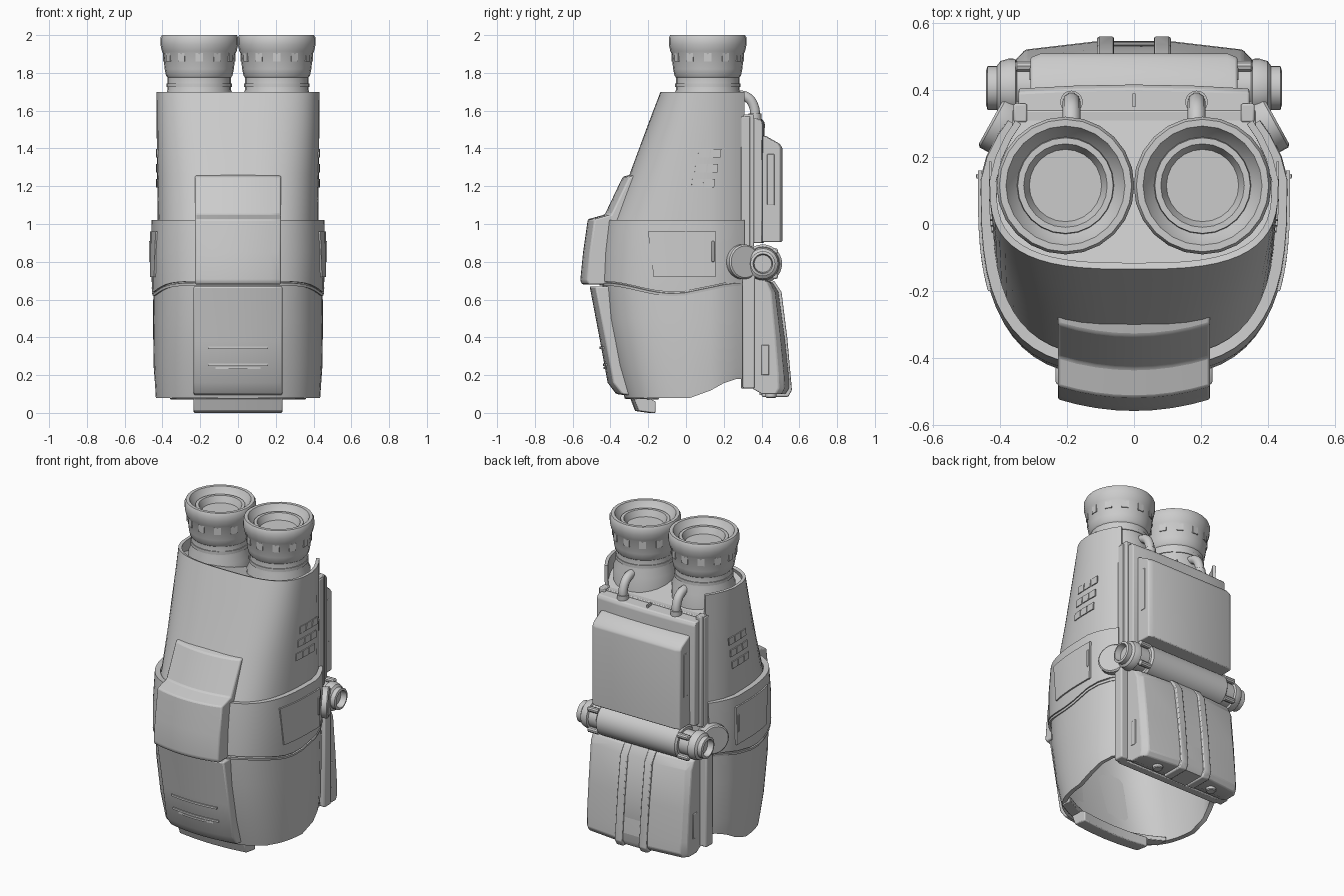
import bpy, bmesh, math
from mathutils import Vector, Matrix

if "Cube" in bpy.data.objects:
    bpy.data.objects.remove(bpy.data.objects["Cube"])

YC, N = 0.13, 3.0


def make(name, verts, faces, angle=35, bevel=0, fix=True):
    bm = bmesh.new()
    vs = [bm.verts.new(v) for v in verts]
    for f in faces:
        bm.faces.new([vs[i] for i in f])
    if fix:
        bmesh.ops.recalc_face_normals(bm, faces=bm.faces)
    me = bpy.data.meshes.new(name)
    bm.to_mesh(me)
    bm.free()
    ob = bpy.data.objects.new(name, me)
    bpy.context.collection.objects.link(ob)
    bpy.ops.object.select_all(action='DESELECT')
    ob.select_set(True)
    bpy.context.view_layer.objects.active = ob
    bpy.ops.object.shade_smooth_by_angle(angle=math.radians(angle))
    if bevel:
        m = ob.modifiers.new("bevel", 'BEVEL')
        m.width, m.segments, m.limit_method = bevel, 2, 'ANGLE'
    return ob


def xloft(name, prof, stations, bevel=0.006):
    """Closed (y, z) profile swept along x; stations are (x, y shift)."""
    n = len(prof)
    v = [(x, y + d, z) for x, d in stations for y, z in prof]
    f = [(i*n + j, i*n + (j+1) % n, (i+1)*n + (j+1) % n, (i+1)*n + j)
         for i in range(len(stations)-1) for j in range(n)]
    f += [tuple(range(n)), tuple(range((len(stations)-1)*n, len(stations)*n))]
    return make(name, v, f, bevel=bevel)


def box(name, x0, x1, y0, y1, z0, z1, bevel=0.005):
    return xloft(name, [(y0, z0), (y1, z0), (y1, z1), (y0, z1)], [(x0, 0), (x1, 0)], bevel)


def bow(w, depth, k=8):
    return [(w*(2*i/k-1), depth*(2*i/k-1)**2) for i in range(k+1)]


def revolve(name, prof, centre, axis, seg=24):
    """Surface of revolution from (radius, height) points."""
    q = Vector((0, 0, 1)).rotation_difference(Vector(axis))
    c = Vector(centre)
    v = [c + q @ Vector((r*math.cos(2*math.pi*k/seg), r*math.sin(2*math.pi*k/seg), h))
         for r, h in prof for k in range(seg)]
    f = [(i*seg+k, i*seg+(k+1) % seg, (i+1)*seg+(k+1) % seg, (i+1)*seg+k)
         for i in range(len(prof)-1) for k in range(seg)]
    f += [tuple(range(seg)), tuple(range((len(prof)-1)*seg, len(prof)*seg))]
    return make(name, v, f)


def outline(w, f, back=0.31):
    half = [(0.82*w, back), (0.89*w, 0.265), (0.96*w, 0.2)]
    for i in range(15):
        a = math.radians(90 - 6.43*i) if i < 14 else 0
        half.append((w*max(math.sin(a), 0)**(2/N), YC-(YC-f)*max(math.cos(a), 0)**(2/N)))
    return [(-x, y) for x, y in half] + [p for p in half[-2::-1]]


def shell(name, rows, t=0.028):
    """U-shaped wall open at the back; rows are (half width, front y, z or z(y))."""
    v = []
    for w, f, z in rows:
        v += [(x, y, z(y) if callable(z) else z) for x, y in outline(w, f)]
    n = len(outline(1, -1))
    fs = [(i*n+j, i*n+j+1, (i+1)*n+j+1, (i+1)*n+j)
          for i in range(len(rows)-1) for j in range(n-1)]
    ob = make(name, v, fs, fix=False)
    m = ob.modifiers.new("wall", 'SOLIDIFY')
    m.thickness, m.offset = t, -1
    ob.modifiers.new("crisp_rim", 'EDGE_SPLIT').split_angle = math.radians(40)


def side_patch(name, s, w, f, corners, t=0.012, k=6):
    """Thin panel wrapped on the shell side; corners y0 y1 at bottom, then top, z0 z1."""
    a0, a1, b0, b1, z0, z1 = corners
    v = []
    for p0, p1, z in ((a0, a1, z0), (b0, b1, z1)):
        for i in range(k+1):
            y = p0+(p1-p0)*i/k
            u = max(0, (YC-y)/(YC-f))
            v.append((s*w*(1-u**N)**(1/N), y, z))
    ob = make(name, v, [(i, i+1, k+2+i, k+1+i) for i in range(k)])
    m = ob.modifiers.new("thick", 'SOLIDIFY')
    m.thickness, m.offset = t, 0
    ob.modifiers.new("crisp_rim", 'EDGE_SPLIT').split_angle = math.radians(40)


def wave(y):
    return 0.668 + 0.028*math.cos(2*math.pi*(y+0.44)/0.74)


def hem(y):
    t = min(max((y-0.02)/0.26, 0), 1)
    return 0.08 + 0.1*t*t*(3-2*t)


# body shells, with a raised lip along the wavy seam
shell("upper_shell", [(0.425, -0.41, 0.98), (0.428, -0.3, 1.26), (0.431, -0.2, 1.53), (0.432, -0.135, 1.7)], 0.02)
shell("middle_band", [(0.456, -0.458, wave), (0.461, -0.45, 0.85), (0.458, -0.43, 1.02)], 0.033)
shell("lower_shell", [(0.437, -0.325, hem), (0.447, -0.375, 0.25), (0.45, -0.425, 0.5), (0.447, -0.447, 0.73)])
shell("seam_lip", [(0.455, -0.457, lambda y: wave(y)-0.022), (0.457, -0.459, lambda y: wave(y)-0.008)], 0.02)

# sloping top cap
cap = [(x, y, 1.65-0.25*y) for x, y in outline(0.42, -0.12)]
make("top_cap", cap, [tuple(range(len(cap)))])

# front panels
xloft("front_upper_block", [(-0.335, 1.25), (-0.43, 1.05), (-0.52, 1.025), (-0.545, 0.85), (-0.56, 0.7), (-0.55, 0.68),
                            (-0.45, 0.68), (-0.40, 1.0), (-0.28, 1.265)], bow(0.228, 0.035), 0.008)
xloft("front_lower_panel", [(-0.51, 0.67), (-0.455, 0.38), (-0.415, 0.16), (-0.37, 0.1), (-0.3, 0.09),
                            (-0.34, 0.2), (-0.43, 0.67)], bow(0.235, 0.03), 0.008)
for z, w in ((0.345, 0.16), (0.255, 0.16), (0.238, 0.12)):
    y = -0.42 - (z-0.16)*0.182
    xloft("front_panel_slot", [(y-0.003, z-0.006), (y-0.003, z+0.006), (y+0.03, z+0.006), (y+0.03, z-0.006)],
          bow(w, 0.014, 4), 0)

# underside lip and tab
xloft("bottom_lip", [(-0.325, 0.075), (-0.25, 0.072), (-0.25, 0.1), (-0.325, 0.1)], bow(0.36, 0.11), 0.004)
xloft("bottom_tab", [(-0.27, 0.01), (-0.2, 0), (-0.18, 0), (-0.18, 0.06), (-0.24, 0.09), (-0.3, 0.09)],
      bow(0.235, 0.02, 4))

# eyepieces
barrel = [(0.185, 1.5), (0.185, 1.67), (0.168, 1.71), (0.168, 1.775), (0.176, 1.785), (0.183, 1.82), (0.193, 1.905),
          (0.198, 1.915), (0.206, 1.95), (0.206, 1.985), (0.198, 2.0), (0.178, 2.0), (0.165, 1.975), (0.145, 1.95),
          (0.143, 1.965), (0.125, 1.965), (0.108, 1.925), (0.001, 1.925)]
for s in (-1, 1):
    cx, cy = s*0.205, 0.115
    revolve("eyepiece", barrel, (cx, cy, 0), (0, 0, 1))
    revolve("barrel_ring", [(0.16, 1.725), (0.173, 1.725), (0.173, 1.745), (0.16, 1.745)], (cx, cy, 0), (0, 0, 1))
    for k in range(12):
        g = box("grip_rib", 0.17, 0.192, -0.02, 0.02, 1.86, 1.905, 0)
        g.matrix_world = Matrix.Translation((cx, cy, 0)) @ Matrix.Rotation(k*math.pi/6, 4, 'Z')
    # hooked cable behind each barrel
    cu = bpy.data.curves.new("cable", 'CURVE')
    cu.dimensions, cu.bevel_depth, cu.bevel_resolution, cu.use_fill_caps = '3D', 0.027, 3, True
    sp = cu.splines.new('BEZIER')
    pts = [(0.26, 1.685), (0.325, 1.67), (0.36, 1.62), (0.363, 1.53)]
    sp.bezier_points.add(3)
    for bp, (y, z) in zip(sp.bezier_points, pts):
        bp.co = (s*0.187, y, z)
        bp.handle_left_type = bp.handle_right_type = 'AUTO'
    bpy.context.collection.objects.link(bpy.data.objects.new("cable", cu))
    revolve("cable_socket", [(0.034, 1.53), (0.034, 1.585), (0.026, 1.585)], (s*0.187, 0.365, 0), (0, 0, 1), 16)

# upper back plate and box
box("back_wall", -0.365, 0.365, 0.29, 0.34, 0.13, 1.57)
xloft("back_plate", [(0.31, 0.9), (0.415, 0.9), (0.417, 1.535), (0.405, 1.555), (0.31, 1.565)], bow(0.345, -0.012, 4))
xloft("back_box", [(0.39, 0.905), (0.51, 0.905), (0.51, 1.405), (0.495, 1.425), (0.425, 1.465), (0.39, 1.47)],
      [(-0.31, -0.012), (-0.28, 0), (0.28, 0), (0.31, -0.012)])
box("top_latch", -0.005, 0.005, 0.35, 0.39, 1.55, 1.575, 0)

# horizontal cylinder across the back
C = (0, 0.407, 0.79)
revolve("cross_cylinder", [(0.09, -0.285), (0.102, -0.275), (0.102, 0.275), (0.09, 0.285)], C, (1, 0, 0), 28)
for s in (-1, 1):
    revolve("cylinder_knob", [(0.075, 0.27), (0.075, 0.35), (0.087, 0.355), (0.088, 0.375), (0.08, 0.4), (0.066, 0.41),
                              (0.066, 0.438), (0.052, 0.442), (0.046, 0.405), (0.001, 0.405)], C, (s, 0, 0))
    for dy, dz in ((0.065, 0.065), (0.065, -0.065)):
        revolve("knob_bolt", [(0.017, 0.28), (0.017, 0.35), (0.01, 0.355)],
                (0, C[1]+dy, C[2]+dz), (s, 0, 0), 10)
    # hinge bracket and flange down the shell edge
    revolve("hinge_disc", [(0.085, -0.05), (0.092, -0.04), (0.092, 0.02), (0.084, 0.027)],
            (s*0.4, 0.3, 0.8), (s*0.87, 0.48, 0), 24)
    box("edge_flange", s*0.335, s*0.4, 0.3, 0.365, 0.13, 0.86, 0.008)
    box("upper_flange", s*0.32, s*0.36, 0.305, 0.36, 0.88, 1.58)
    box("box_side_slot", s*0.3, s*0.313, 0.43, 0.468, 1.1, 1.37, 0.003)

    # side hatch with handle
    side_patch("side_hatch", s, 0.461, -0.45, (-0.17, 0.155, -0.2, 0.16, 0.72, 0.96))
    box("hatch_handle", s*0.45, s*0.472, 0.136, 0.15, 0.8, 0.91, 0.003)
    # vent slots
    for r, z in enumerate((1.215, 1.295, 1.375)):
        for c in range(3):
            y = -0.025 + 0.017*r + c*0.06
            side_patch("vent_slot", s, 0.43, -0.29, (y, y+0.054, y+0.004, y+0.058, z-0.022, z+0.022), 0.007, 2)

# lower back pack
pack = [(0.35, 0.13), (0.42, 0.1), (0.53, 0.1), (0.55, 0.13), (0.547, 0.2), (0.525, 0.4), (0.492, 0.64), (0.46, 0.69),
        (0.35, 0.74)]
v, st = [], [(-0.355, 0.7), (-0.325, 0.86), (-0.12, 0.98), (0.12, 0.98), (0.325, 0.86), (0.355, 0.7)]
n = len(pack)
for x, k in st:
    v += [(x, 0.35+(y-0.35)*k, z) for y, z in pack]
f = [(i*n+j, i*n+(j+1) % n, (i+1)*n+(j+1) % n, (i+1)*n+j) for i in range(len(st)-1) for j in range(n)]
f += [tuple(range(n)), tuple(range(5*n, 6*n))]
make("lower_back_pack", v, f, 25, 0.006)
strip = [(0.4, 0.085), (0.54, 0.085), (0.56, 0.12), (0.535, 0.4), (0.505, 0.64), (0.465, 0.7), (0.4, 0.7)]
xloft("pack_centre_strip", [(y-0.012, z+0.01) for y, z in strip], [(-0.06, 0), (0.06, 0)], 0)
for s in (-1, 1):
    xloft("pack_rib", [(y+0.001, z) for y, z in strip], [(s*0.06, 0), (s*0.11, 0)])
    box("pack_side_slot", s*0.34, s*0.359, 0.4, 0.44, 0.2, 0.36, 0.004)
    revolve("pack_foot", [(0.025, 0.08), (0.03, 0.085), (0.03, 0.13)], (s*0.2, 0.45, 0), (0, 0, 1), 14)
